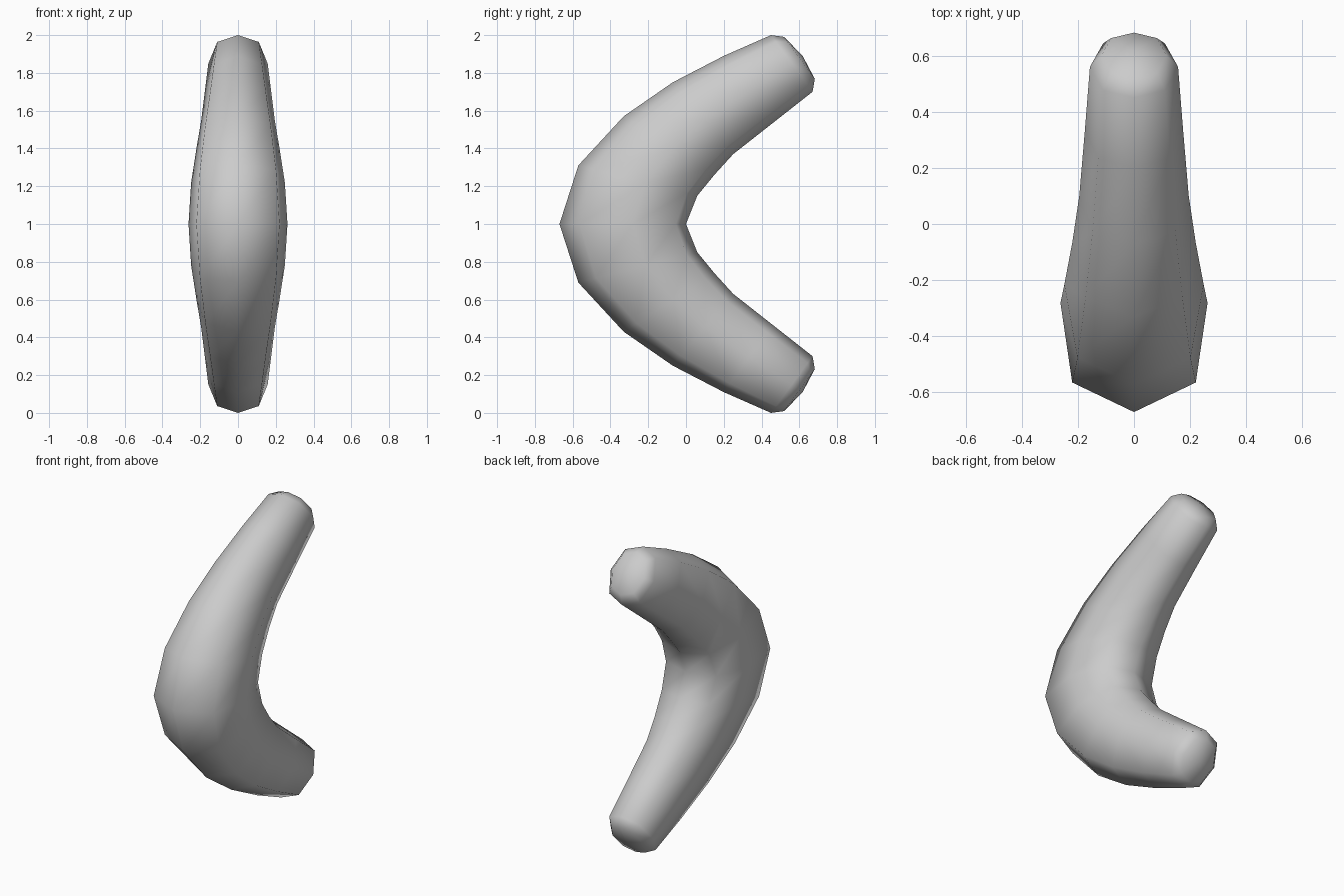
import bpy, bmesh
from mathutils import Vector

if "Cube" in bpy.data.objects:
    bpy.data.objects.remove(bpy.data.objects["Cube"])

# Upper-half stations: outer (y, z), inner (y, z), half width
half = [
    ((-0.67, 1.00), (0.00, 1.00), 0.262),
    ((-0.57, 1.31), (0.06, 1.15), 0.248),
    ((-0.33, 1.57), (0.15, 1.26), 0.220),
    ((-0.07, 1.75), (0.25, 1.37), 0.195),
    ((0.20, 1.89), (0.46, 1.535), 0.175),
    ((0.45, 2.00), (0.67, 1.70), 0.157),
]


def lerp(a, b, t):
    return a + (b - a) * t


def section(outer, inner, w, f):
    """Eight-sided ring; f runs from 0 at the bend to 1 at the tip."""
    o, i = Vector((0, *outer)), Vector((0, *inner))
    side = [(lerp(0.157, 0.12, f), lerp(0.84, 0.70, f)),
            (lerp(0.58, 0.50, f), 1.0),
            (lerp(0.92, 0.88, f), lerp(0.70, 0.70, f))]
    right = [o.lerp(i, t) + Vector((w * k, 0, 0)) for t, k in side]
    left = [Vector((-p.x, p.y, p.z)) for p in reversed(right)]
    return [o] + right + [i] + left


upper = [section(o, i, w, n / 5) for n, (o, i, w) in enumerate(half)]

# Rounded tip: a smaller ring pushed outwards, then a pole
tip = upper[-1]
centre = (tip[0] + tip[4]) / 2
normal = Vector((0, 0.81, 0.59))
upper.append([centre + (p - centre) * 0.74 + normal * 0.05 for p in tip])
pole = centre + normal * 0.07


def flip(p):
    return Vector((p.x, p.y, 2 - p.z))


rings = [[flip(p) for p in r] for r in reversed(upper[1:])] + upper

# Curved body skinned over the rings
bm = bmesh.new()
loops = [[bm.verts.new(p) for p in r] for r in rings]
for a, b in zip(loops, loops[1:]):
    for n in range(8):
        m = (n + 1) % 8
        bm.faces.new((a[n], a[m], b[m], b[n]))
for loop, p in ((loops[0], flip(pole)), (loops[-1], pole)):
    v = bm.verts.new(p)
    for n in range(8):
        bm.faces.new((loop[n], loop[(n + 1) % 8], v))
bmesh.ops.recalc_face_normals(bm, faces=bm.faces)
for face in bm.faces:
    face.smooth = True
mesh = bpy.data.meshes.new("curved_body")
bm.to_mesh(mesh)
bm.free()
bpy.context.collection.objects.link(bpy.data.objects.new("curved_body", mesh))
